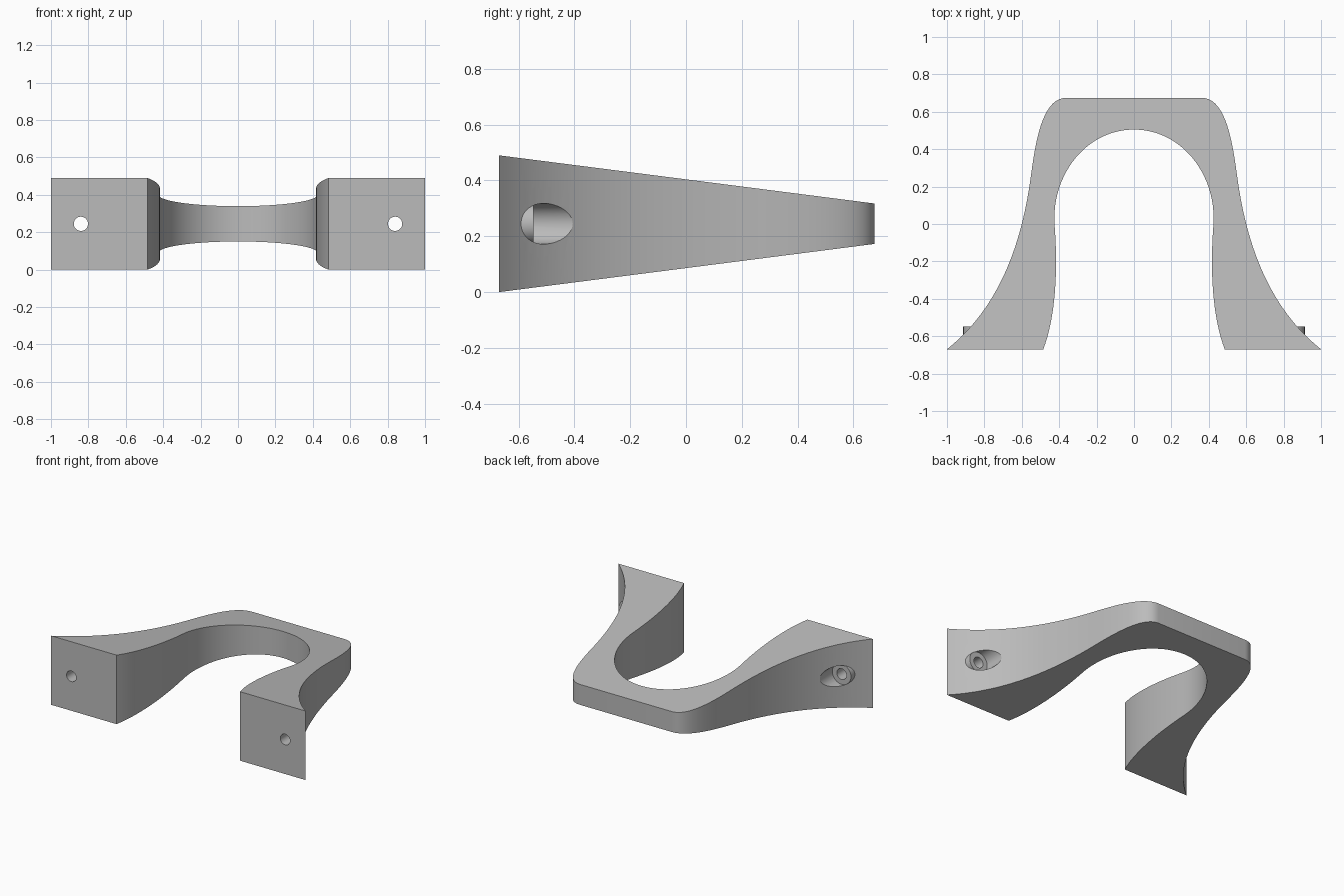
import bpy, bmesh, math
from mathutils import Vector, Matrix
from mathutils.geometry import interpolate_bezier

old = bpy.data.objects.get("Cube")
if old:
    bpy.data.objects.remove(old, do_unlink=True)

grey = bpy.data.materials.new("plain grey")
grey.use_nodes = True
grey.diffuse_color = (0.5, 0.5, 0.5, 1)
grey.node_tree.nodes["Principled BSDF"].inputs["Base Color"].default_value = (0.5, 0.5, 0.5, 1)

FRONT, BACK, MID_Z = -0.67, 0.675, 0.245
SEAT_Y, SCREW_X = -0.547, 0.84


def add_object(name, bm):
    mesh = bpy.data.meshes.new(name)
    bmesh.ops.recalc_face_normals(bm, faces=bm.faces)
    bm.to_mesh(mesh)
    bm.free()
    mesh.materials.append(grey)
    obj = bpy.data.objects.new(name, mesh)
    bpy.context.collection.objects.link(obj)
    return obj


def cylinder_y(name, x, y0, y1, radius):
    bm = bmesh.new()
    place = Matrix.Translation((x, (y0 + y1) / 2, MID_Z)) @ Matrix.Rotation(math.pi / 2, 4, 'X')
    bmesh.ops.create_cone(bm, cap_ends=True, segments=48, radius1=radius, radius2=radius,
                          depth=y1 - y0, matrix=place)
    return add_object(name, bm)


def boolean(target, tool, operation):
    tool.hide_render = True
    mod = target.modifiers.new(operation, 'BOOLEAN')
    mod.operation, mod.solver, mod.object = operation, 'EXACT', tool
    bpy.context.view_layer.objects.active = target
    bpy.ops.object.modifier_apply(modifier=mod.name)
    bpy.data.objects.remove(tool, do_unlink=True)


def curve(points, steps):
    return interpolate_bezier(*[Vector((x, y, 0)) for x, y in points], steps)


# Half outline of the handle: inner arch, inner leg, outer leg, rounded corner
arch = curve([(0, 0.505), (0.25, 0.505), (0.44, 0.27), (0.425, 0)], 25)
inner = curve([(0.425, 0), (0.405, -0.25), (0.42, -0.5), (0.485, FRONT)], 17)
outer = curve([(1, FRONT), (0.72, -0.445), (0.60, -0.11), (0.55, 0.265)], 29)
corner = curve([(0.55, 0.265), (0.52, 0.50), (0.475, BACK), (0.36, BACK)], 17)
half = arch[:-1] + inner + outer[:-1] + corner
outline = half + [Vector((-p.x, p.y, 0)) for p in reversed(half[1:])]

# Handle body: outline extruded with a thickness that tapers to the back
bm = bmesh.new()
rings = []
for side in (-1, 1):
    ring = []
    for p in outline:
        t = (p.y - FRONT) / (BACK - FRONT)
        ring.append(bm.verts.new((p.x, p.y, MID_Z + side * (0.245 - 0.1725 * t))))
    rings.append(ring)
    bm.faces.new(ring)
for i in range(len(outline)):
    j = (i + 1) % len(outline)
    bm.faces.new((rings[0][i], rings[0][j], rings[1][j], rings[1][i]))
handle = add_object("handle", bm)

# Screw seats: recess, protruding boss and through hole on each foot
for x in (-SCREW_X, SCREW_X):
    boolean(handle, cylinder_y("recess_cutter", x, SEAT_Y, 0.1, 0.073), 'DIFFERENCE')
    boolean(handle, cylinder_y("screw_boss", x, -0.65, SEAT_Y, 0.073), 'UNION')
    boolean(handle, cylinder_y("screw_hole_cutter", x, -0.8, 0.1, 0.038), 'DIFFERENCE')

bpy.ops.object.select_all(action='DESELECT')
handle.select_set(True)
bpy.context.view_layer.objects.active = handle
bpy.ops.object.shade_smooth_by_angle(angle=math.radians(30))
